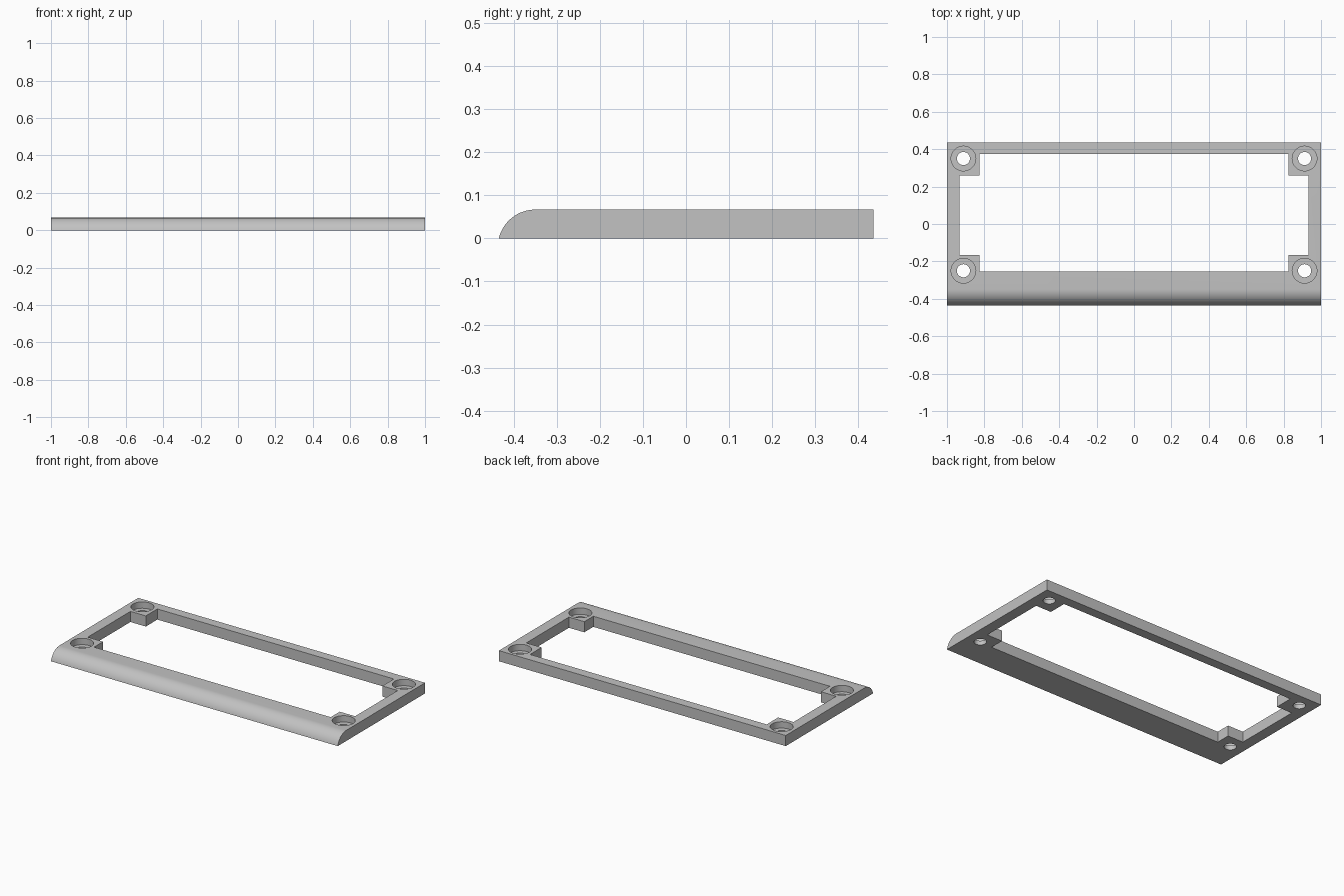
import bpy
import bmesh
import math
from mathutils import Vector

cube = bpy.data.objects.get("Cube")
if cube:
    bpy.data.objects.remove(cube, do_unlink=True)

HEIGHT = 0.067
BACK = 0.435

grey = bpy.data.materials.new("plain grey")
grey.use_nodes = True
COLOUR = (0.54, 0.54, 0.54, 1)
grey.diffuse_color = COLOUR
grey.node_tree.nodes["Principled BSDF"].inputs["Base Color"].default_value = COLOUR


def prism(name, outline, sweep):
    """Closed outline of 3D points, swept along a vector."""
    bm = bmesh.new()
    face = bm.faces.new([bm.verts.new(p) for p in outline])
    swept = bmesh.ops.extrude_face_region(bm, geom=[face])["geom"]
    verts = [g for g in swept if isinstance(g, bmesh.types.BMVert)]
    bmesh.ops.translate(bm, verts=verts, vec=Vector(sweep))
    bmesh.ops.recalc_face_normals(bm, faces=bm.faces)
    mesh = bpy.data.meshes.new(name)
    bm.to_mesh(mesh)
    bm.free()
    mesh.materials.append(grey)
    obj = bpy.data.objects.new(name, mesh)
    bpy.context.collection.objects.link(obj)
    return obj


def cylinder(name, x, y, z, radius, sides=48):
    turns = [2 * math.pi * i / sides for i in range(sides)]
    ring = [(x + radius * math.cos(t), y + radius * math.sin(t), z) for t in turns]
    return prism(name, ring, (0, 0, 0.2))


def cut(target, cutter):
    cutter.hide_render = True
    mod = target.modifiers.new("cut", "BOOLEAN")
    mod.operation = "DIFFERENCE"
    mod.solver = "EXACT"
    mod.object = cutter
    bpy.context.view_layer.objects.active = target
    bpy.ops.object.modifier_apply(modifier=mod.name)
    bpy.data.objects.remove(cutter, do_unlink=True)


# Slab with a rounded front edge, swept along x
RADIUS = 0.0874
sweep_angle = math.acos((RADIUS - HEIGHT) / RADIUS)
profile = [(-1, BACK, 0), (-1, BACK, HEIGHT)]
for i in range(17):
    a = sweep_angle * i / 16
    profile.append((-1, -0.35 - RADIUS * math.sin(a),
                    HEIGHT - RADIUS + RADIUS * math.cos(a)))
frame = prism("bezel_frame", profile, (2, 0, 0))

# Window that leaves a square screw lug in each corner
OUTER_X, LUG_X = 0.932, 0.825
FRONT, FRONT_LUG, BACK_LUG, REAR = -0.255, -0.165, 0.26, 0.375
right_half = [(LUG_X, FRONT), (LUG_X, FRONT_LUG), (OUTER_X, FRONT_LUG),
              (OUTER_X, BACK_LUG), (LUG_X, BACK_LUG), (LUG_X, REAR)]
window = right_half + [(-x, y) for x, y in reversed(right_half)]
cut(frame, prism("window_cutter", [(x, y, -0.1) for x, y in window], (0, 0, 0.3)))

# Counterbored screw holes
for x in (-0.912, 0.912):
    for y in (-0.25, 0.35):
        cut(frame, cylinder("hole_cutter", x, y, -0.1, 0.035))
        cut(frame, cylinder("counterbore_cutter", x, y, 0.027, 0.066))

bpy.ops.object.select_all(action="DESELECT")
frame.select_set(True)
bpy.context.view_layer.objects.active = frame
bpy.ops.object.shade_smooth_by_angle(angle=math.radians(30))
